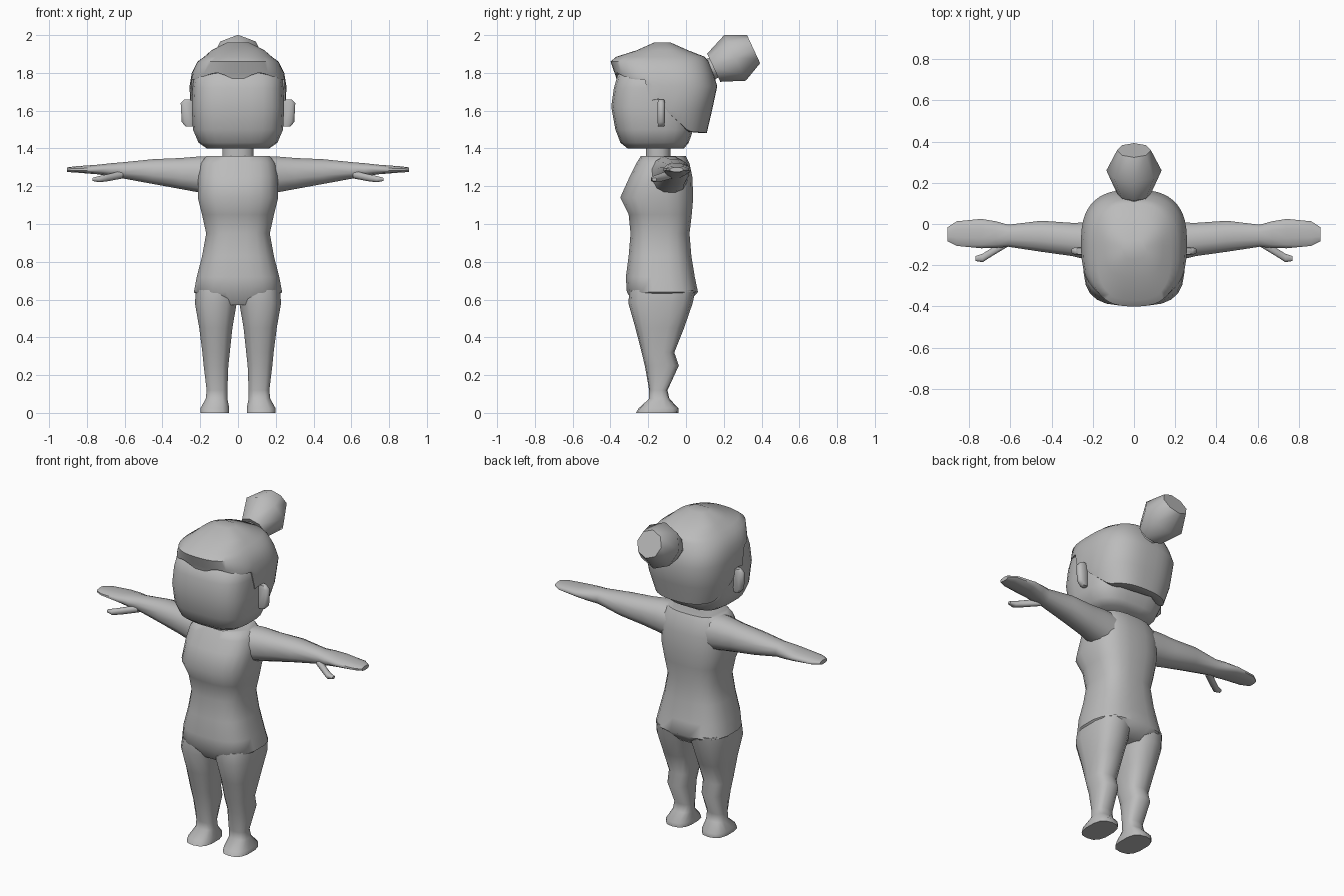
import bpy, bmesh, math
from mathutils import Vector, Matrix

grey = bpy.data.materials.new("plain_grey")
grey.diffuse_color = (0.5, 0.5, 0.5, 1)


def oval(t, lo, hi, e):
    """Coordinate between lo and hi on a squared-off oval; t is a sine or cosine."""
    return (lo + hi) / 2 + (hi - lo) / 2 * math.copysign(abs(t) ** (2 / e), t)


def finish(name, rows, mirror=False, smooth=55):
    """Skin a list of equal point rings, close the ends and shade."""
    bm = bmesh.new()
    vs = [[bm.verts.new(p) for p in r] for r in rows]
    n = len(vs[0])
    for a, b in zip(vs, vs[1:]):
        for i in range(n):
            j = (i + 1) % n
            bm.faces.new((a[i], a[j], b[j], b[i]))
    bm.faces.new(vs[0][::-1])
    bm.faces.new(vs[-1])
    bmesh.ops.recalc_face_normals(bm, faces=bm.faces)
    me = bpy.data.meshes.new(name)
    bm.to_mesh(me)
    bm.free()
    me.materials.append(grey)
    ob = bpy.data.objects.new(name, me)
    bpy.context.collection.objects.link(ob)
    if mirror:
        ob.modifiers.new("mirror", 'MIRROR')
    bpy.ops.object.select_all(action='DESELECT')
    ob.select_set(True)
    bpy.context.view_layer.objects.active = ob
    bpy.ops.object.shade_smooth_by_angle(angle=math.radians(smooth))
    return ob


def loft(name, rings, axis='z', n=12, e=2.4, mirror=False, smooth=55):
    """Rings are (position, low a, high a, low b, high b) across the axis."""
    rows = []
    for p, a0, a1, b0, b1 in rings:
        row = []
        for i in range(n):
            t = 2 * math.pi * (i + 0.5) / n
            a, b = oval(math.cos(t), a0, a1, e), oval(math.sin(t), b0, b1, e)
            row.append((a, b, p) if axis == 'z' else (p, a, b))
        rows.append(row)
    return finish(name, rows, mirror, smooth)


def upright(name, rings, **kw):
    """Symmetric loft: rings are (z, half width, front y, back y)."""
    return loft(name, [(z, -w, w, f, b) for z, w, f, b in rings], **kw)


# Torso and neck
upright("torso", [
    (0.57, 0.15, -0.27, 0.0), (0.64, 0.236, -0.315, 0.065), (0.72, 0.22, -0.32, 0.048),
    (0.83, 0.192, -0.305, 0.03), (0.95, 0.17, -0.295, 0.02), (1.05, 0.192, -0.305, 0.032),
    (1.14, 0.215, -0.35, 0.04), (1.25, 0.212, -0.3, 0.035), (1.32, 0.2, -0.265, 0.02),
    (1.36, 0.17, -0.24, 0.0)], n=20, e=2.8)
upright("neck", [(1.33, 0.085, -0.215, -0.08), (1.42, 0.085, -0.215, -0.08)])

# Legs with feet
loft("leg", [
    (0.0, 0.045, 0.2, -0.265, -0.04), (0.025, 0.045, 0.2, -0.25, -0.04),
    (0.075, 0.055, 0.172, -0.195, -0.088), (0.12, 0.055, 0.167, -0.195, -0.098),
    (0.25, 0.05, 0.183, -0.218, -0.038), (0.32, 0.042, 0.19, -0.235, -0.062),
    (0.45, 0.028, 0.207, -0.268, -0.01), (0.58, 0.005, 0.23, -0.305, 0.035),
    (0.65, -0.01, 0.225, -0.3, 0.05)], n=14, e=2.7, mirror=True)

# Arms with flat mitten hands, and thumbs
loft("arm", [
    (0.1, -0.21, 0.01, 1.14, 0.0 + 1.36), (0.21, -0.18, 0.01, 1.165, 1.36),
    (0.3, -0.158, 0.008, 1.182, 1.352), (0.45, -0.137, 0.018, 1.21, 1.345),
    (0.61, -0.112, -0.002, 1.24, 1.328), (0.67, -0.118, 0.015, 1.25, 1.323),
    (0.74, -0.12, 0.027, 1.262, 1.315), (0.86, -0.108, 0.015, 1.272, 1.306),
    (0.905, -0.085, -0.015, 1.275, 1.3)], axis='x', e=2.3, mirror=True)
loft("thumb", [
    (0.61, -0.11, -0.06, 1.24, 1.285), (0.69, -0.158, -0.115, 1.225, 1.265),
    (0.735, -0.187, -0.143, 1.22, 1.255), (0.77, -0.18, -0.155, 1.227, 1.245)],
    axis='x', n=8, mirror=True)

# Head and ears
upright("head", [
    (1.4, 0.165, -0.31, -0.01), (1.43, 0.21, -0.348, 0.015), (1.5, 0.24, -0.375, 0.04),
    (1.62, 0.246, -0.397, 0.05), (1.72, 0.242, -0.383, 0.06), (1.79, 0.232, -0.362, 0.06),
    (1.85, 0.14, -0.27, 0.0)], n=24, e=3.2)
loft("ear", [
    (1.515, 0.235, 0.278, -0.148, -0.115), (1.54, 0.23, 0.3, -0.152, -0.11),
    (1.64, 0.23, 0.306, -0.152, -0.11), (1.66, 0.235, 0.285, -0.148, -0.115)],
    n=8, mirror=True)

# Hair: outline by height, with a hem that steps around the face and ears
OUTLINE = [(1.48, 0.215, -0.37, 0.11), (1.6, 0.252, -0.385, 0.138), (1.73, 0.257, -0.36, 0.166),
           (1.78, 0.255, -0.372, 0.152), (1.86, 0.215, -0.4, 0.12), (1.885, 0.18, -0.37, 0.1),
           (1.92, 0.14, -0.26, 0.01), (1.96, 0.06, -0.17, -0.08)]
HEM = [(-0.187, 1.765), (-0.184, 1.65), (-0.1, 1.67), (-0.08, 1.6), (0.06, 1.49), (0.2, 1.48)]


def interp(table, x):
    if x <= table[0][0]:
        return table[0][1:]
    for p, q in zip(table, table[1:]):
        if x <= q[0]:
            k = (x - p[0]) / (q[0] - p[0])
            return [u + (v - u) * k for u, v in zip(p[1:], q[1:])]
    return table[-1][1:]


def hair_point(t, z, inset=0.0):
    w, f, b = interp(OUTLINE, z)
    return (oval(math.cos(t), inset - w, w - inset, 2.7),
            oval(math.sin(t), f + inset, b - inset, 2.7), z)


def hem_height(t):
    x, y, _ = hair_point(t, 1.73)
    if y < -0.187:  # wavy fringe
        return 1.765 + 0.035 * math.sin(min(abs(x) / 0.24, 1) * math.pi) ** 2
    return interp(HEM, y)[0]


angles = [2 * math.pi * (i + 0.5) / 48 for i in range(48)]
hair_rows = [[hair_point(t, hem_height(t), 0.04) for t in angles]]
hair_rows.append([hair_point(t, hem_height(t)) for t in angles])
for k, level in enumerate((1.6, 1.73, 1.8, 1.86, 1.885, 1.92, 1.96)):
    hair_rows.append([hair_point(t, max(level, hem_height(t) + 0.004 * (k + 1))) for t in angles])
finish("hair", hair_rows)


# Bun and its tie, tilted up towards the back
def tilted(name, rings, n):
    tilt = Matrix.Rotation(math.radians(25), 3, 'X')
    finish(name, [[Vector((0, 0.26, 1.88)) + tilt @ Vector(
        (r * math.sin(2 * math.pi * i / n), d, r * math.cos(2 * math.pi * i / n)))
        for i in range(n)] for d, r in rings], smooth=65)


tilted("hair_bun", [(-0.125, 0.082), (0.0, 0.134), (0.108, 0.082)], 8)
tilted("bun_tie", [(-0.2, 0.065), (-0.11, 0.055)], 8)
